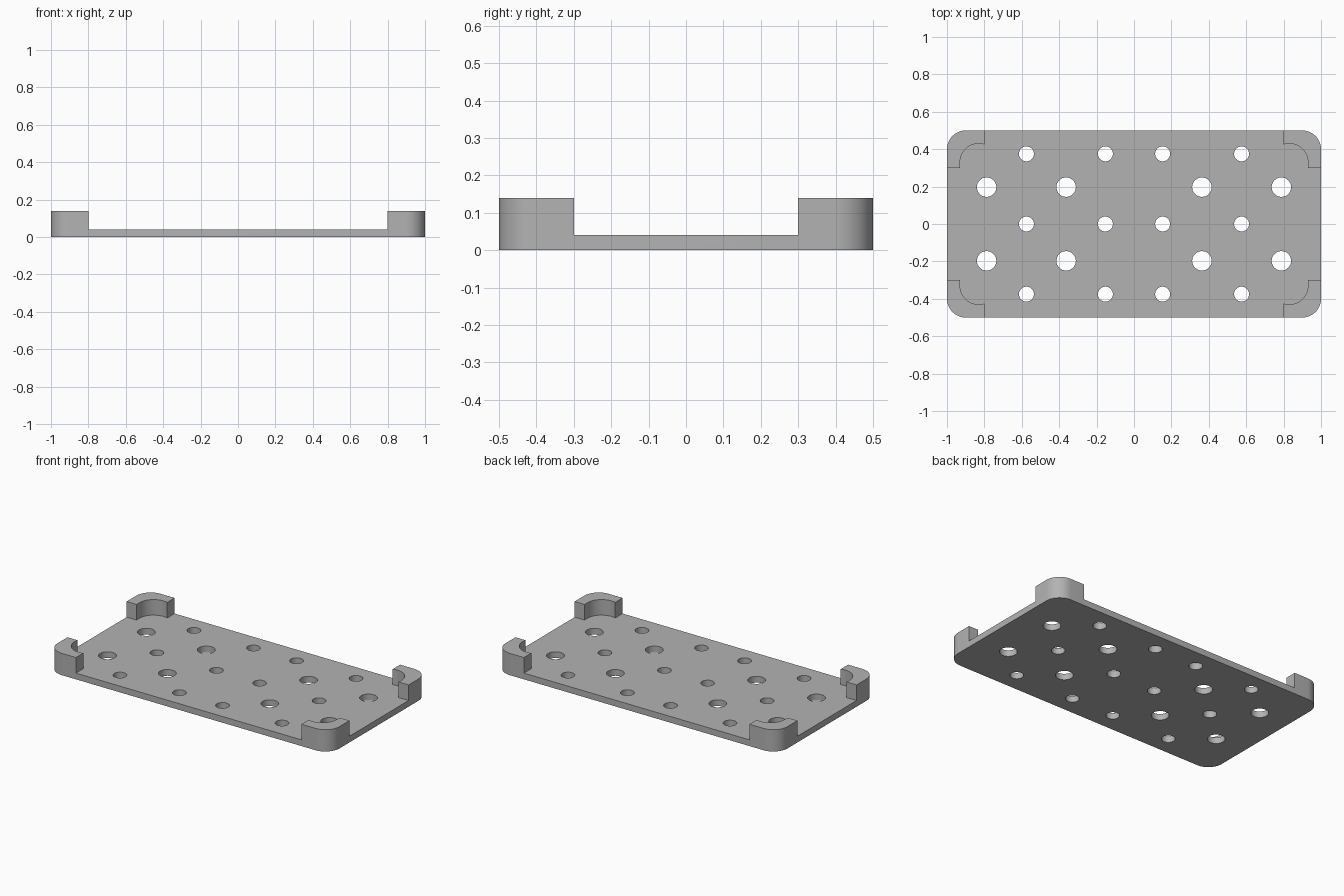
import bpy, bmesh
from math import sin, cos, pi

cube = bpy.data.objects.get("Cube")
if cube:
    bpy.data.objects.remove(cube)

TOP, FLOOR = 0.14, 0.04

grey = bpy.data.materials.new("plain grey")
grey.use_nodes = True
grey.diffuse_color = (0.45, 0.45, 0.45, 1)
grey.node_tree.nodes["Principled BSDF"].inputs["Base Color"].default_value = (0.45, 0.45, 0.45, 1)


def arc(cx, cy, r, start, end, n):
    steps = [start + (end - start) * i / n for i in range(n + 1)]
    return [(cx + r * cos(a), cy + r * sin(a)) for a in steps]


def four_way(points):
    """Mirror a first-quadrant outline into all quadrants as one closed loop."""
    loop = []
    for sx, sy, order in ((1, 1, 1), (-1, 1, -1), (-1, -1, 1), (1, -1, -1)):
        loop += [(sx * x, sy * y) for x, y in points[::order]]
    return loop


def extruded(name, loops, low, high):
    """Solid from 2D outlines; inner outlines become holes."""
    curve = bpy.data.curves.new(name, 'CURVE')
    curve.dimensions = '2D'
    curve.fill_mode = 'BOTH'
    curve.extrude = (high - low) / 2
    for loop in loops:
        spline = curve.splines.new('POLY')
        spline.points.add(len(loop) - 1)
        for p, (x, y) in zip(spline.points, loop):
            p.co = (x, y, 0, 1)
        spline.use_cyclic_u = True
    temp = bpy.data.objects.new(name + "_outline", curve)
    bpy.context.collection.objects.link(temp)
    mesh = bpy.data.meshes.new_from_object(
        temp.evaluated_get(bpy.context.evaluated_depsgraph_get()))
    bpy.data.objects.remove(temp)
    bm = bmesh.new()
    bm.from_mesh(mesh)
    bmesh.ops.translate(bm, verts=bm.verts, vec=(0, 0, (low + high) / 2))
    bmesh.ops.remove_doubles(bm, verts=bm.verts, dist=1e-5)
    bmesh.ops.recalc_face_normals(bm, faces=bm.faces)
    bm.to_mesh(mesh)
    bm.free()
    obj = bpy.data.objects.new(name, mesh)
    bpy.context.collection.objects.link(obj)
    mesh.materials.clear()
    mesh.materials.append(grey)
    return obj


# Rounded slab with small and large through holes
outline = four_way(arc(0.9, 0.4, 0.1, 0, pi / 2, 12))
small = [(x, y, 0.04) for x in (-0.575, -0.153, 0.153, 0.575) for y in (-0.375, 0, 0.375)]
large = [(x, y, 0.052) for x in (-0.788, -0.363, 0.363, 0.788) for y in (-0.197, 0.197)]
holes = [arc(x, y, r, 0, 2 * pi, 32)[:-1] for x, y, r in small + large]
tray = extruded("tray", [outline] + holes, 0, TOP)

# Cutter that clears the middle and leaves four scooped corner posts
scoop = arc(0.83, 0.33, 0.1, 0, pi / 2 + 0.305, 16)
pocket = [(1.2, 0.3), (0.93, 0.3)] + scoop + [(0.8, 0.7)]
cutter = extruded("pocket_cutter", [four_way(pocket)], FLOOR, TOP + 0.1)
cutter.hide_render = True

cut = tray.modifiers.new("pocket", 'BOOLEAN')
cut.operation = 'DIFFERENCE'
cut.solver = 'EXACT'
cut.object = cutter
bpy.ops.object.select_all(action='DESELECT')
bpy.context.view_layer.objects.active = tray
tray.select_set(True)
bpy.ops.object.modifier_apply(modifier=cut.name)
bpy.data.objects.remove(cutter)
bpy.ops.object.shade_smooth_by_angle(angle=pi / 6)
